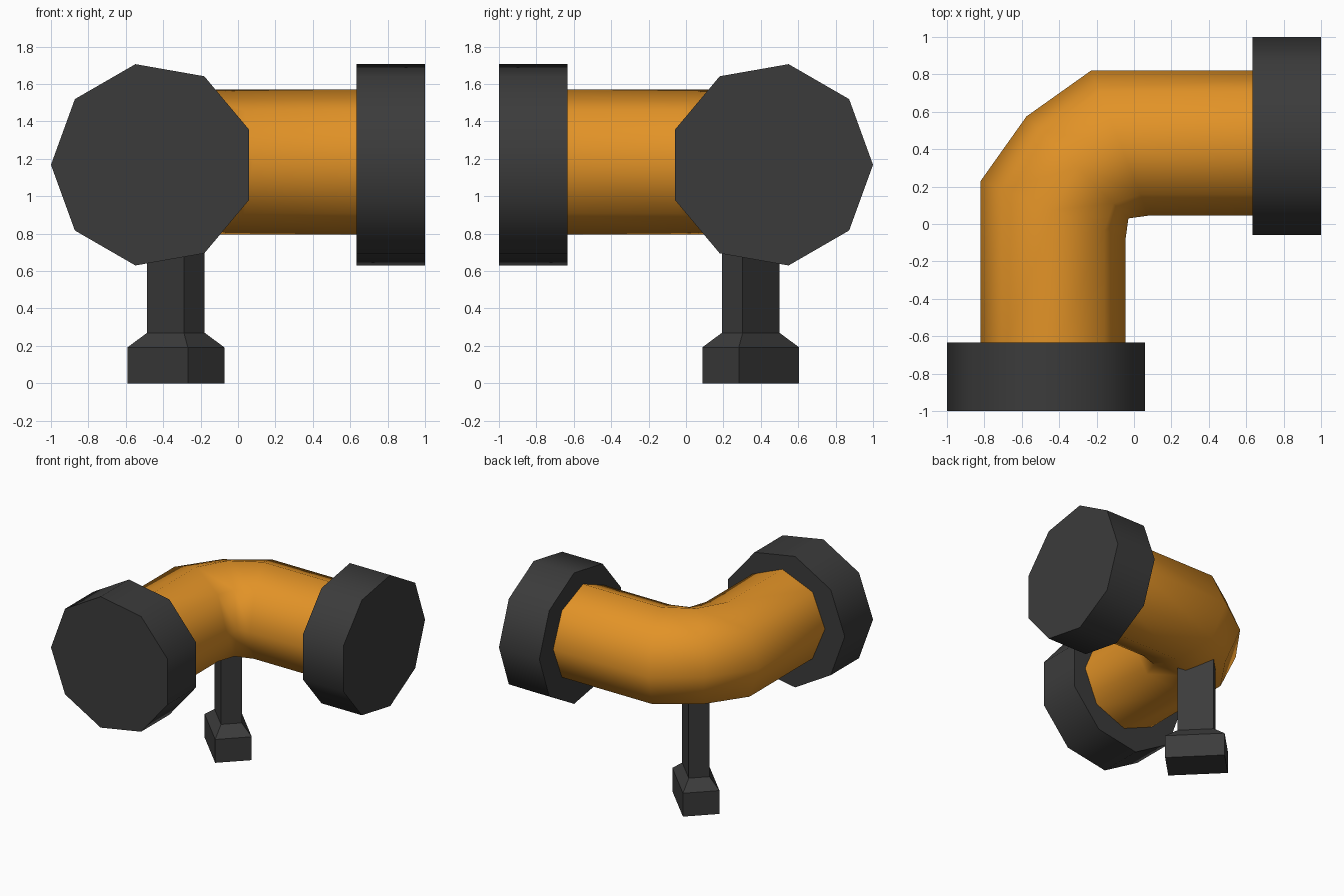
import bpy, bmesh, math

if "Cube" in bpy.data.objects:
    bpy.data.objects.remove(bpy.data.objects["Cube"])

def material(name, rgb):
    m = bpy.data.materials.new(name)
    m.diffuse_color = (*rgb, 1)
    m.use_nodes = True
    m.node_tree.nodes["Principled BSDF"].inputs["Base Color"].default_value = m.diffuse_color
    return m

orange = material("orange_paint", (0.76, 0.29, 0.02))
dark = material("dark_grey", (0.044, 0.044, 0.044))

def loft(name, rings, mat, smooth_angle=None):
    """Skin a list of equal-length vertex rings and cap both ends."""
    bm = bmesh.new()
    vs = [[bm.verts.new(p) for p in r] for r in rings]
    n = len(vs[0])
    for a, b in zip(vs, vs[1:]):
        for i in range(n):
            j = (i + 1) % n
            bm.faces.new((a[i], a[j], b[j], b[i]))
    bm.faces.new(vs[0])
    bm.faces.new(vs[-1])
    bmesh.ops.recalc_face_normals(bm, faces=bm.faces)
    me = bpy.data.meshes.new(name)
    bm.to_mesh(me)
    bm.free()
    me.materials.append(mat)
    ob = bpy.data.objects.new(name, me)
    bpy.context.collection.objects.link(ob)
    if smooth_angle:
        bpy.ops.object.select_all(action='DESELECT')
        ob.select_set(True)
        bpy.context.view_layer.objects.active = ob
        bpy.ops.object.shade_smooth_by_angle(angle=math.radians(smooth_angle))
    return ob

def swap(p):
    """Mirror across the diagonal plane of the elbow."""
    return (-p[1], -p[0], p[2])

# Elbow pipe: octagonal rings between outer and inner bend points
def pipe_ring(outer, inner, z=1.1825, r=0.3875, n=8):
    ring = []
    for i in range(n):
        a = 2 * math.pi * i / n
        t = (1 - math.cos(a)) / 2
        ring.append((outer[0] + (inner[0] - outer[0]) * t,
                     outer[1] + (inner[1] - outer[1]) * t,
                     z + r * math.sin(a)))
    return ring

half = [pipe_ring((-0.82, -0.7), (-0.045, -0.7)),
        pipe_ring((-0.82, 0.23), (-0.045, -0.08))]
middle = pipe_ring((-0.575, 0.575), (-0.03, 0.03))
other = [[swap(p) for p in r] for r in reversed(half)]
loft("elbow_pipe", half + [middle] + other, orange, 80)

# Nine-sided end flanges
def flange_ring(y, r=0.5465, n=9):
    return [(-0.4535 - r * math.cos(2 * math.pi * i / n), y,
             1.168 + r * math.sin(2 * math.pi * i / n)) for i in range(n)]

rings = [flange_ring(-1), flange_ring(-0.633)]
loft("front_flange", rings, dark, 45)
loft("side_flange", [[swap(p) for p in r] for r in rings], dark, 45)

# Support post with flared foot, turned 45 degrees
def rect(z, w, d, cx=-0.332, cy=0.346):
    s = math.sqrt(0.5)
    return [(cx + s * (u * w - v * d) / 2, cy + s * (u * w + v * d) / 2, z)
            for u, v in ((-1, -1), (1, -1), (1, 1), (-1, 1))]

loft("support_post", [rect(0, 0.276, 0.456), rect(0.192, 0.276, 0.456),
                      rect(0.27, 0.157, 0.278), rect(0.9, 0.157, 0.278)], dark)
